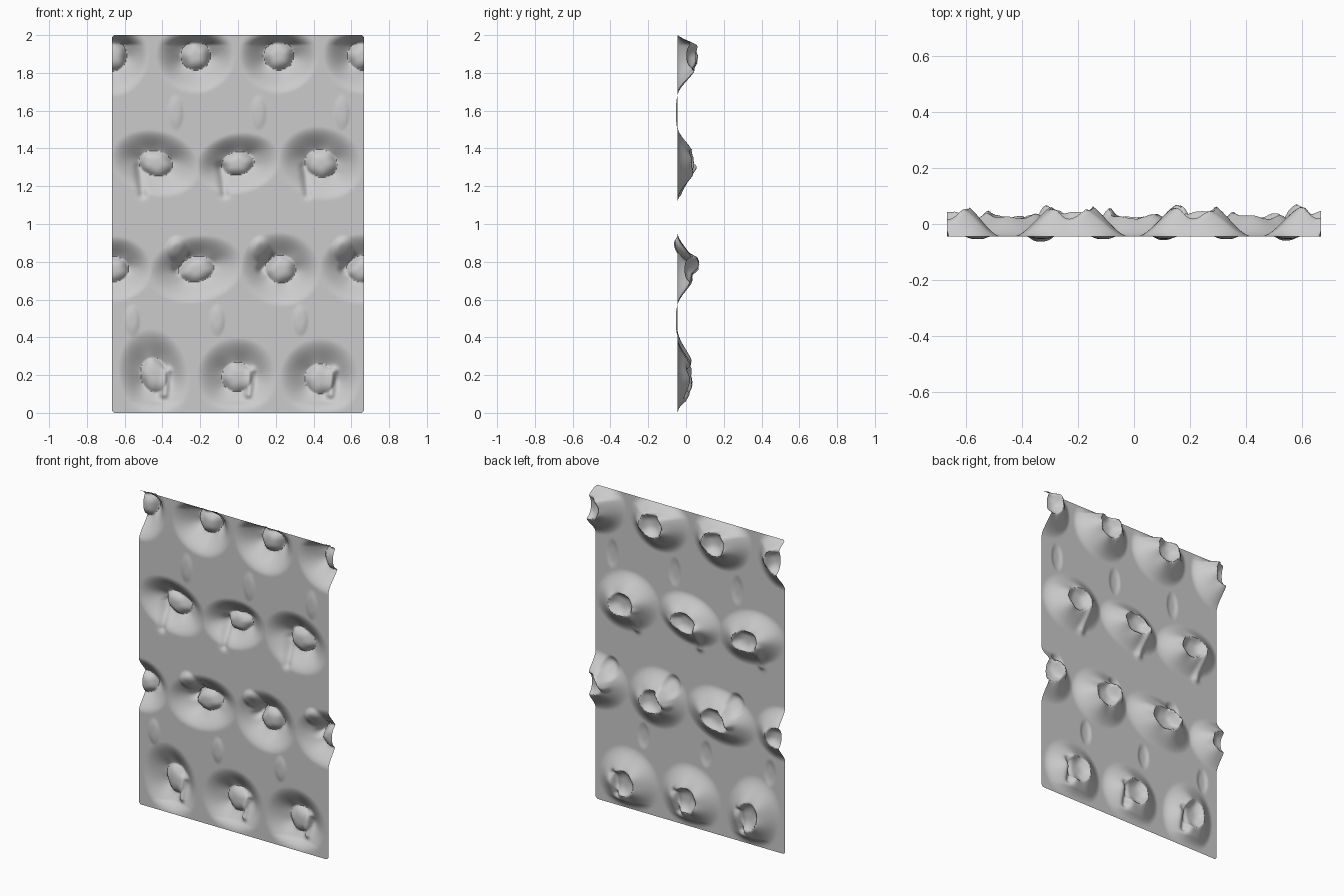
import bpy, bmesh, math

cube = bpy.data.objects.get("Cube")
if cube:
    bpy.data.objects.remove(cube, do_unlink=True)

WIDTH, HEIGHT, BASE = 1.335, 2.0, -0.045

# Cratered pits: x, z, rim radius across, rim radius up, tilt, rim depth
PITS = [
    (-.66, 1.89, .07, .08, 0, .095), (-.225, 1.89, .078, .075, 0, .095),
    (.215, 1.89, .078, .075, 0, .095), (.66, 1.89, .078, .075, 0, .095),
    (-.435, 1.32, .09, .065, -.25, .075), (0, 1.32, .085, .06, .2, .075),
    (.44, 1.32, .085, .072, -.25, .075),
    (-.655, .76, .075, .065, 0, .075), (-.22, .76, .095, .066, .2, .075),
    (.225, .76, .08, .073, -.2, .075), (.66, .76, .085, .07, 0, .075),
    (-.445, .2, .07, .092, .2, .07), (-.005, .19, .08, .078, .3, .07),
    (.435, .18, .08, .08, .2, .07),
]

# Shallow swellings on the front: x, z, radius across, radius up, height
SWELLINGS = [(x, 1.59, .045, .1, .008) for x in (-.33, .11, .55)]
SWELLINGS += [(x, .49, .045, .09, .009) for x in (-.56, -.11, .33)]
SWELLINGS += [(x, .865, .06, .075, .022) for x in (-.325, .12, .555)]

# Short creases beside the pits: start x, z, end x, z, depth
CREASES = [(x - .09, 1.3, x - .07, 1.16, .018) for x in (-.435, 0, .44)]
CREASES += [(x - .1, .76, x - .05, .82, .03) for x in (-.22, .225, .66)]
CREASES += [(x + .07, .22, x + .055, .1, -.03) for x in (-.445, 0, .435)]


def pit(x, z, cx, cz, rx, rz, tilt, depth):
    """Funnel that rises to a sharp rim, with a domed floor inside it."""
    dx, dz = x - cx, z - cz
    if dx * dx + dz * dz > .09:
        return 0
    c, s = math.cos(tilt), math.sin(tilt)
    u, v = (dx * c + dz * s) / rx, (dz * c - dx * s) / rz
    r, a = math.hypot(u, v), math.atan2(v, u)
    rim = depth * (1 + .1 * math.cos(2 * a + cx) + .05 * math.cos(5 * a + cz * 7))
    if r < 1:
        floor = depth * .5
        return floor + (rim - floor) * r ** 3
    t = max(0, 1 - (r - 1) / 1.7)
    return rim * (.45 * t ** 2 + .55 * t * t * (3 - 2 * t))


def swelling(x, z, cx, cz, rx, rz, height):
    q = ((x - cx) / rx) ** 2 + ((z - cz) / rz) ** 2
    return -height * (1 - q) ** 2 * (1 + 2 * q) if q < 1 else 0


def crease(x, z, x1, z1, x2, z2, depth):
    ex, ez = x2 - x1, z2 - z1
    t = max(0, min(1, ((x - x1) * ex + (z - z1) * ez) / (ex * ex + ez * ez)))
    d = math.hypot(x - x1 - t * ex, z - z1 - t * ez)
    return depth * math.exp(-(d / .022) ** 2) if d < .08 else 0


def depth_at(x, z):
    d = max(pit(x, z, *p) for p in PITS)
    d += sum(swelling(x, z, *p) for p in SWELLINGS)
    d += sum(crease(x, z, *p) for p in CREASES)
    # The top and bottom edges stay flat
    edge = min(1, (HEIGHT - z) / .05, z / .06)
    return BASE + d * max(0, edge)


# Sheet
bm = bmesh.new()
bmesh.ops.create_grid(bm, x_segments=200, y_segments=300, size=.5)
for v in bm.verts:
    x, z = v.co.x * WIDTH, (v.co.y + .5) * HEIGHT
    v.co = (x, depth_at(x, z), z)
# Slightly clipped corners
for v in bm.verts:
    over = abs(v.co.x) - WIDTH / 2 + abs(v.co.z - 1) - 1 + .012
    if over > 0:
        v.co.x -= math.copysign(over / 2, v.co.x)
        v.co.z -= math.copysign(over / 2, v.co.z - 1)
bmesh.ops.recalc_face_normals(bm, faces=bm.faces)
if sum(f.normal.y for f in bm.faces) > 0:
    bmesh.ops.reverse_faces(bm, faces=bm.faces)
mesh = bpy.data.meshes.new("cratered_sheet")
bm.to_mesh(mesh)
bm.free()
sheet = bpy.data.objects.new("cratered_sheet", mesh)
bpy.context.collection.objects.link(sheet)

# Colour
grey = bpy.data.materials.new("light_grey")
grey.use_nodes = True
grey.diffuse_color = (.6, .6, .6, 1)
grey.node_tree.nodes["Principled BSDF"].inputs["Base Color"].default_value = (.6, .6, .6, 1)
mesh.materials.append(grey)

bpy.context.view_layer.objects.active = sheet
sheet.select_set(True)
bpy.ops.object.shade_smooth_by_angle(angle=math.radians(50))
